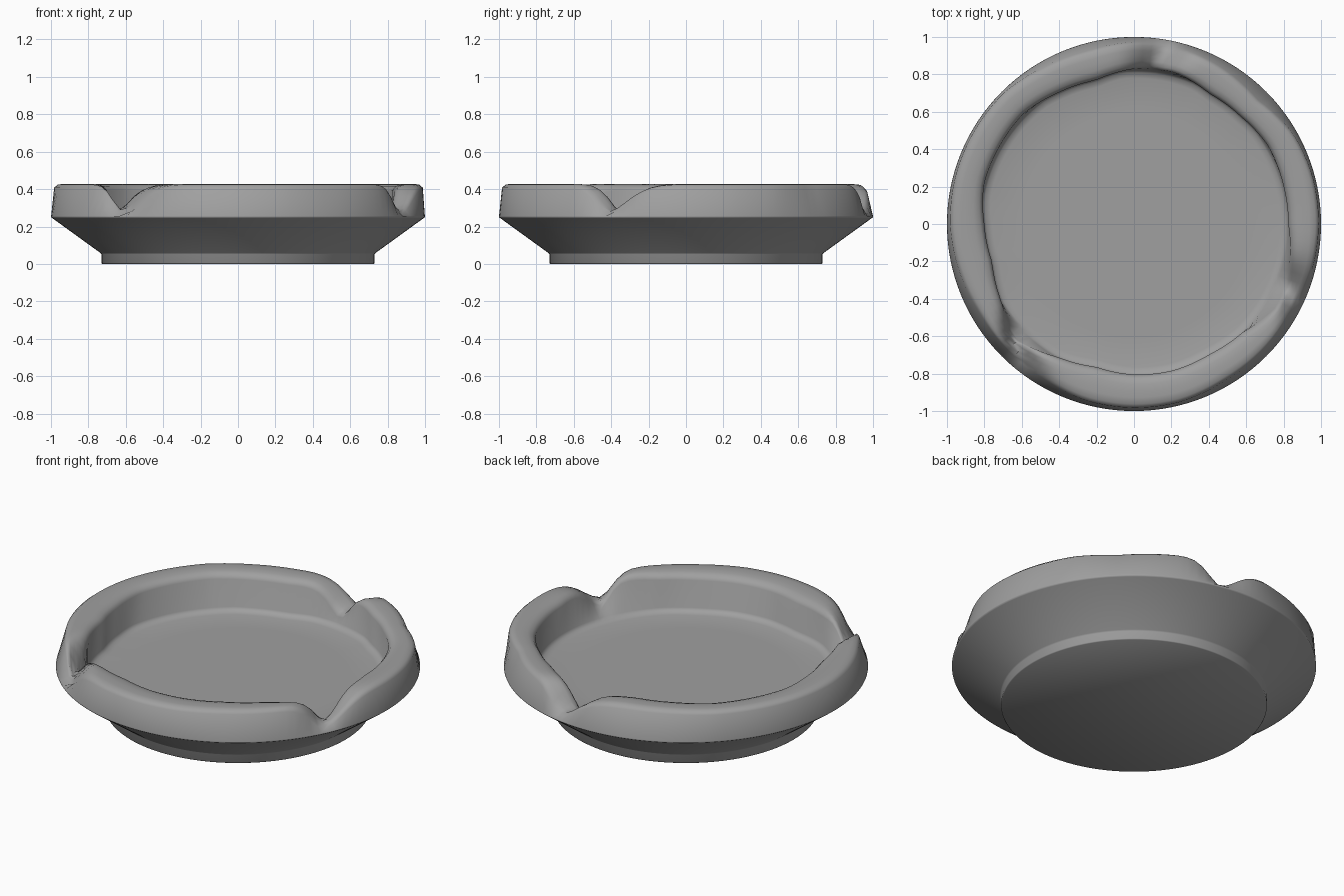
import bpy
import bmesh
import math

cube = bpy.data.objects.get("Cube")
if cube:
    bpy.data.objects.remove(cube, do_unlink=True)

SEGMENTS = 128
TOP = 0.428
NOTCH_DEPTH = 0.145

# Hand-shaped rim radii in hundredths, evenly spaced round the circle
INNER_RIM = [82.5, 82.5, 83, 81, 80.5, 84, 83, 79.5, 81, 83.5, 83, 83,
             80, 78.5, 82, 88, 82, 79, 80.5, 81, 80.5, 82, 88, 86]
OUTER_RIM = [98.5, 98.5, 97.5, 93.5, 95.5, 97, 97, 95.5, 96.5, 98.5, 98.5, 98.5,
             98, 96.5, 95, 95, 95.5, 97.5, 98, 98, 96.5, 96.5, 96, 98]
# Each groove twists from its inner to its outer direction, in degrees
NOTCHES = ((83, 79), (222, 230), (338, 334))


def sample(table, degrees):
    """Radius from a circular table."""
    position = degrees / 360 * len(table)
    index = int(position)
    blend = position - index
    first = table[index % len(table)]
    second = table[(index + 1) % len(table)]
    return (first + (second - first) * blend) / 100


def rim_height(degrees, across):
    """Rim height, across the rim from 0 inside to 1 outside."""
    dip = 0
    for inside, outside in NOTCHES:
        centre = inside + (outside - inside) * across
        offset = (degrees - centre + 180) % 360 - 180
        width = 6 if offset < 0 else 7 + 3 * across
        dip = max(dip, math.exp(-abs(offset / width) ** 1.8))
    return TOP - NOTCH_DEPTH * dip


def section(degrees):
    """Radius and height pairs from the foot, over the rim, to the floor."""
    inner = sample(INNER_RIM, degrees)
    outer = sample(OUTER_RIM, degrees)
    points = [(0.725, 0), (0.73, 0.005), (0.73, 0.052), (0.736, 0.059),
              (0.993, 0.245), (1, 0.25), (0.999, 0.256),
              (outer + 0.003, rim_height(degrees, 1) - 0.02)]
    # Rounded rim, from the outer shoulder to the inner lip
    for across, drop in ((0.9, 0.003), (0.7, 0), (0.5, 0), (0.3, 0.003), (0.12, 0.012), (0, 0.035)):
        points.append((inner + (outer - inner) * across, rim_height(degrees, across) - drop))
    # Inner wall foot, small fillet and floor
    base = min(inner + 0.005, 0.825)
    points += [(base, 0.225), (base - 0.015, 0.208), (base - 0.045, 0.2), (0.6, 0.2)]
    return points


# Ashtray body: a turned section that changes with direction
bm = bmesh.new()
columns = []
for i in range(SEGMENTS):
    degrees = 360 * i / SEGMENTS
    angle = math.radians(degrees)
    columns.append([bm.verts.new((r * math.cos(angle), r * math.sin(angle), z))
                    for r, z in section(degrees)])

for i, column in enumerate(columns):
    following = columns[(i + 1) % SEGMENTS]
    for j in range(len(column) - 1):
        bm.faces.new((column[j], following[j], following[j + 1], column[j + 1]))

# Closed underside and dish floor
bm.faces.new([column[0] for column in reversed(columns)])
bm.faces.new([column[-1] for column in columns])
bmesh.ops.recalc_face_normals(bm, faces=bm.faces)

mesh = bpy.data.meshes.new("ashtray_body")
bm.to_mesh(mesh)
bm.free()
body = bpy.data.objects.new("ashtray_body", mesh)
bpy.context.collection.objects.link(body)

# Grey ceramic
grey = bpy.data.materials.new("grey_ceramic")
grey.use_nodes = True
colour = (0.35, 0.35, 0.35, 1)
grey.diffuse_color = colour
grey.node_tree.nodes["Principled BSDF"].inputs["Base Color"].default_value = colour
mesh.materials.append(grey)

bpy.ops.object.select_all(action="DESELECT")
body.select_set(True)
bpy.context.view_layer.objects.active = body
bpy.ops.object.shade_smooth_by_angle(angle=math.radians(70))
